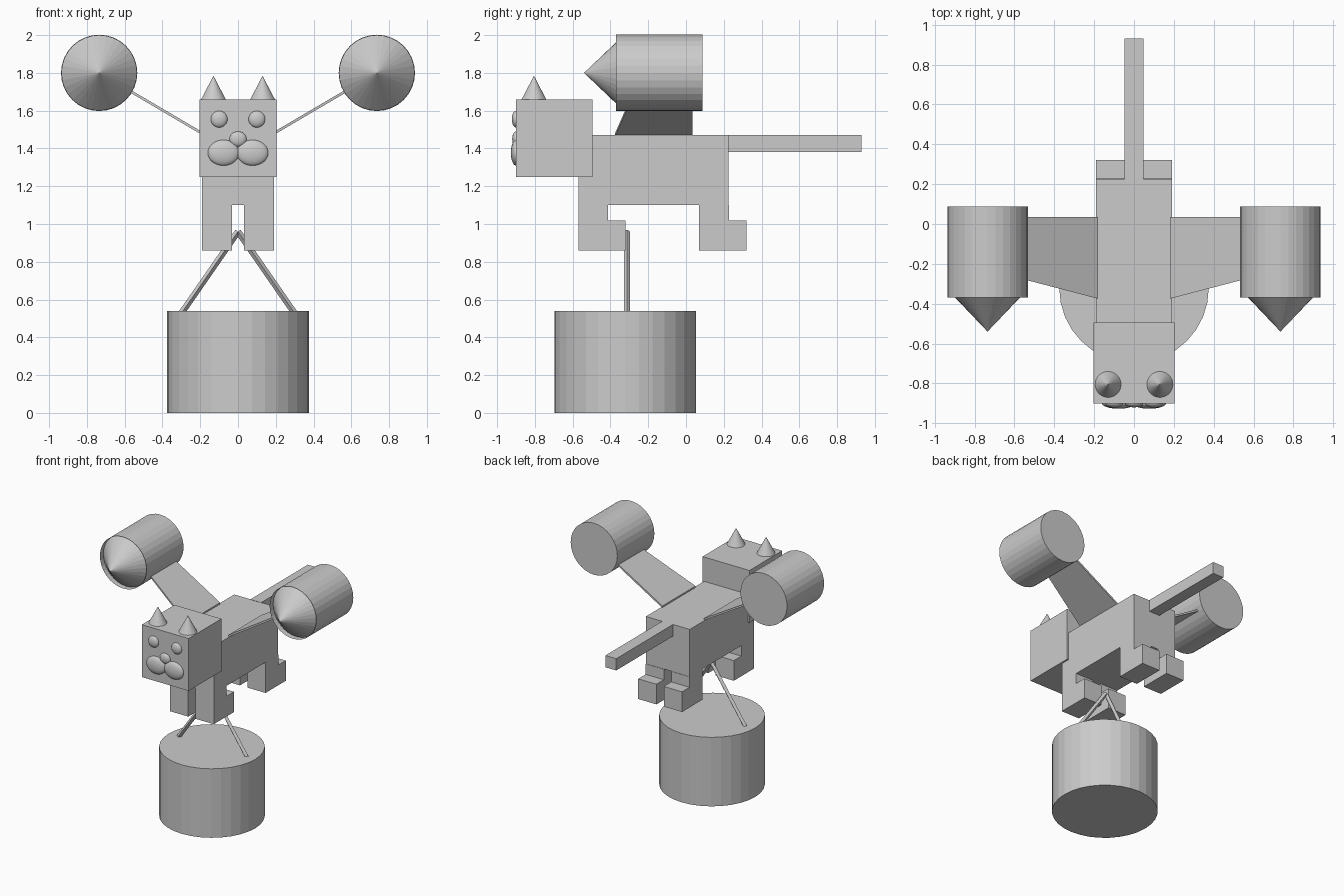
import bpy, bmesh, math
from mathutils import Vector, Matrix

cube = bpy.data.objects.get("Cube")
if cube:
    bpy.data.objects.remove(cube, do_unlink=True)

grey = bpy.data.materials.new("plain grey")
grey.use_nodes = True
grey.diffuse_color = (0.6, 0.6, 0.6, 1)
grey.node_tree.nodes["Principled BSDF"].inputs["Base Color"].default_value = (0.6, 0.6, 0.6, 1)


def finish(name, bm, smooth=False):
    mesh = bpy.data.meshes.new(name)
    for f in bm.faces:
        f.smooth = smooth
    bm.to_mesh(mesh)
    bm.free()
    mesh.materials.append(grey)
    obj = bpy.data.objects.new(name, mesh)
    bpy.context.collection.objects.link(obj)
    return obj


def box(name, x, y, z):
    """Box from (min, max) ranges."""
    bm = bmesh.new()
    bmesh.ops.create_cube(bm, size=1)
    ranges = (x, y, z)
    for v in bm.verts:
        v.co = Vector([r[0] if c < 0 else r[1] for c, r in zip(v.co, ranges)])
    return finish(name, bm)


def rod(name, start, end, r1, r2, sides=32, open_end=False):
    """Cylinder or cone between two points; open_end drops the cap at the end."""
    start, end = Vector(start), Vector(end)
    axis = end - start
    bm = bmesh.new()
    bmesh.ops.create_cone(bm, cap_ends=True, segments=sides, radius1=r1, radius2=r2,
                          depth=axis.length)
    if open_end:
        caps = [f for f in bm.faces if f.normal.z > 0.9]
        bmesh.ops.delete(bm, geom=caps, context='FACES')
    turn = axis.to_track_quat('Z', 'Y').to_matrix().to_4x4()
    bm.transform(Matrix.Translation((start + end) / 2) @ turn)
    return finish(name, bm)


def ball(name, centre, radii):
    bm = bmesh.new()
    bmesh.ops.create_uvsphere(bm, u_segments=32, v_segments=16, radius=1)
    bm.transform(Matrix.Translation(centre) @ Matrix.Diagonal((*radii, 1)))
    return finish(name, bm, smooth=True)


def wing(name, s):
    """Thin tapered plate rising from the body to the engine."""
    root, tip, half = (0.18, 1.474), (0.575, 1.706), 0.008
    outline = [(root, -0.375), (tip, -0.272), (tip, 0.035), (root, 0.035)]
    bm = bmesh.new()
    low, high = [[bm.verts.new((s * p[0], y, p[1] + dz)) for p, y in outline]
                 for dz in (-half, half)]
    bm.faces.new(low)
    bm.faces.new(high)
    for i in range(4):
        j = (i + 1) % 4
        bm.faces.new((low[i], low[j], high[j], high[i]))
    bmesh.ops.recalc_face_normals(bm, faces=bm.faces)
    return finish(name, bm)


# Body, head and tail
box("body", (-0.19, 0.19), (-0.57, 0.225), (1.10, 1.47))
box("head", (-0.203, 0.203), (-0.90, -0.495), (1.25, 1.66))
box("tail", (-0.047, 0.047), (0.22, 0.93), (1.38, 1.472))
ball("nose", (0, -0.90, 1.45), (0.045, 0.02, 0.04))

for side, s in (("left", 1), ("right", -1)):
    # Legs, each with a foot pointing backwards
    across = sorted((s * 0.032, s * 0.19))
    for end, y in (("front", -0.57), ("hind", 0.07)):
        box(f"{side}_{end}_leg", across, (y, y + 0.158), (0.86, 1.10))
        box(f"{side}_{end}_foot", across, (y + 0.158, y + 0.25), (0.86, 1.018))

    # Face and ears
    rod(f"{side}_ear", (s * 0.13, -0.805, 1.66), (s * 0.13, -0.805, 1.785), 0.065, 0)
    ball(f"{side}_eye", (s * 0.10, -0.90, 1.555), (0.044, 0.022, 0.044))
    ball(f"{side}_cheek", (s * 0.077, -0.90, 1.377), (0.083, 0.027, 0.068))

    # Wing and engine: open-fronted shell with a recessed nose cone
    wing(f"{side}_wing", s)
    x, z = s * 0.735, 1.80
    rod(f"{side}_engine_shell", (x, 0.088, z), (x, -0.37, z), 0.202, 0.202, open_end=True)
    rod(f"{side}_engine_cone", (x, -0.33, z), (x, -0.54, z), 0.2, 0)

    # Strap holding the drum
    rod(f"{side}_strap", (0, -0.312, 0.96), (s * 0.305, -0.312, 0.52), 0.0165, 0.0165, sides=4)

# Hanging drum
rod("drum", (0, -0.322, 0), (0, -0.322, 0.54), 0.375, 0.375)
